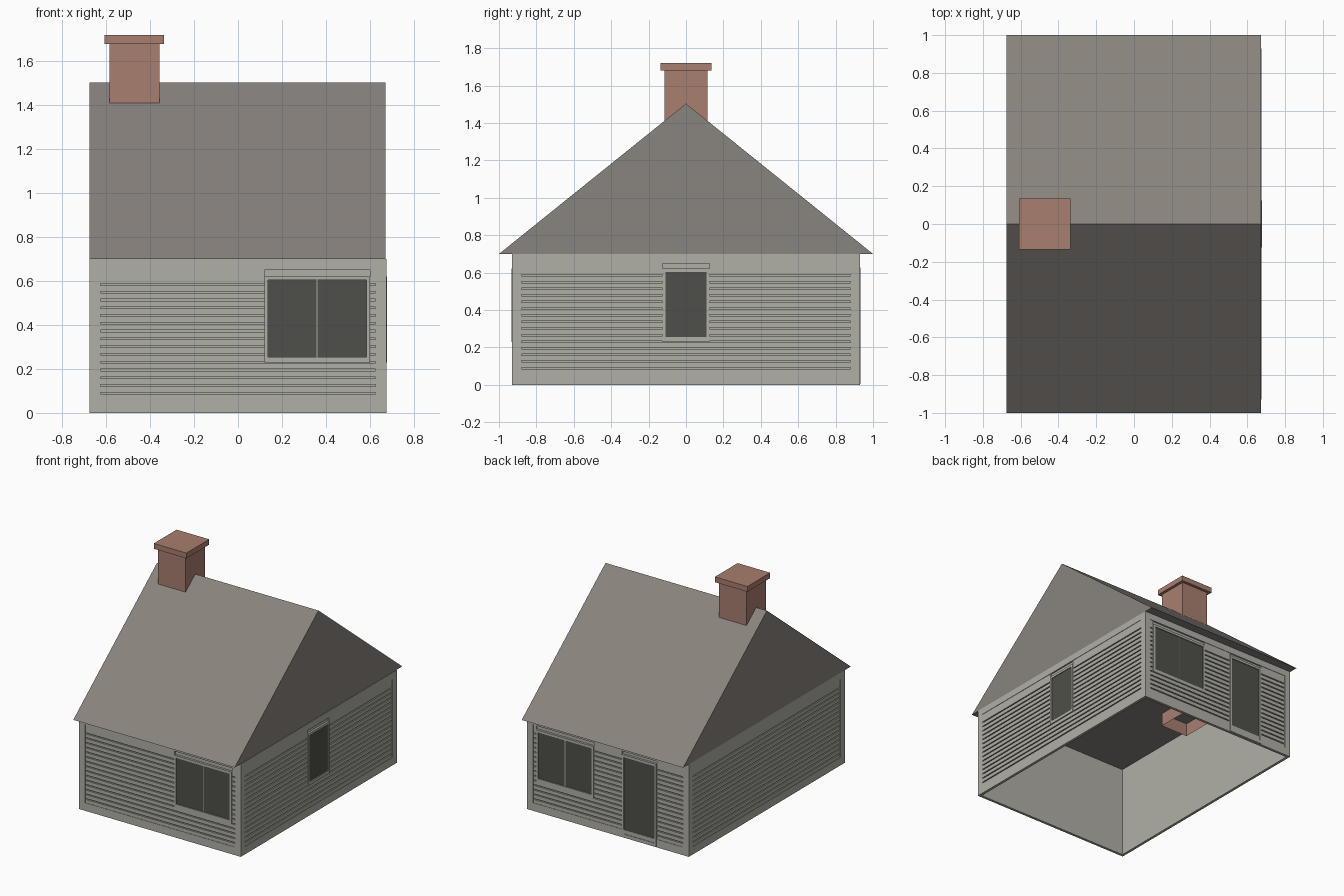
import bpy
import bmesh
from math import pi
from mathutils import Matrix, Vector

cube = bpy.data.objects.get("Cube")
if cube:
    bpy.data.objects.remove(cube, do_unlink=True)


def material(name, rgb):
    m = bpy.data.materials.new(name)
    m.use_nodes = True
    m.diffuse_color = (*rgb, 1)
    m.node_tree.nodes["Principled BSDF"].inputs["Base Color"].default_value = (*rgb, 1)
    return m


SIDING = material("pale_grey_siding", (0.434, 0.429, 0.381))
ROOF = material("warm_grey_roof", (0.25, 0.227, 0.205))
BRICK = material("dusty_red_brick", (0.397, 0.209, 0.159))
GLASS = material("dark_glass", (0.078, 0.08, 0.067))


def box(bm, u, d, z):
    """Box from (low, high) pairs; d is the distance out from the house centre."""
    size = Vector((u[1] - u[0], d[1] - d[0], z[1] - z[0]))
    mid = Vector((sum(u) / 2, -sum(d) / 2, sum(z) / 2))
    mat = Matrix.Translation(mid) @ Matrix.Diagonal((*size, 1))
    return bmesh.ops.create_cube(bm, size=1, matrix=mat)["verts"]


def ring(bm, outer, inner, d):
    """Rectangular frame between two (u0, u1, z0, z1) rectangles."""
    a, b, c, e = outer
    p, q, r, s = inner
    box(bm, (a, p), d, (c, e))
    box(bm, (q, b), d, (c, e))
    box(bm, (p, q), d, (s, e))
    if r > c:
        box(bm, (p, q), d, (c, r))


def finish(bm, name, mat, angle=0):
    bm.transform(Matrix.Rotation(angle, 4, "Z"))
    bmesh.ops.recalc_face_normals(bm, faces=bm.faces[:])
    mesh = bpy.data.meshes.new(name)
    bm.to_mesh(mesh)
    bm.free()
    mesh.materials.append(mat)
    ob = bpy.data.objects.new(name, mesh)
    bpy.context.collection.objects.link(ob)
    return ob


WALL_H = 0.7
GROOVES = [0.0895 + 0.0354 * i for i in range(15)]
GAP = 0.004


def wall(side, angle, dist, half, panel, openings, proud):
    # Backing sheet and flat border trim
    bm = bmesh.new()
    box(bm, (-half, half), (dist - 0.02, dist - 0.012), (0, WALL_H))
    ring(bm, (-half, half, 0, WALL_H), (-panel, panel, 0.06, 0.65), (dist - 0.02, dist))
    finish(bm, side + "_wall", SIDING, angle)

    # Horizontal boards, broken where an opening sits
    bm = bmesh.new()
    lows = [0.06] + [g + GAP for g in GROOVES]
    highs = [g - GAP for g in GROOVES] + [0.65]
    for z in zip(lows, highs):
        start = -panel
        for _, u0, u1, z0, z1 in openings:
            if z[0] < z1 and z[1] > z0:
                box(bm, (start, u0), (dist - 0.015, dist - 0.003), z)
                start = u1
        box(bm, (start, panel), (dist - 0.015, dist - 0.003), z)
    finish(bm, side + "_boards", SIDING, angle)

    # Window and door frames with dark panes
    for kind, u0, u1, z0, z1 in openings:
        sill = 0.025
        inner = (u0 + 0.016, u1 - 0.016, z0 + sill, z1 - 0.018)
        name = f"{side}_{kind}"
        bm = bmesh.new()
        ring(bm, (u0, u1, z0, z1), inner, (dist - 0.015, dist + proud))
        if kind == "wide_window":
            mid = (u0 + u1) / 2
            box(bm, (mid - 0.003, mid + 0.003), (dist - 0.015, dist), inner[2:])
        finish(bm, name + "_frame", SIDING, angle)
        bm = bmesh.new()
        box(bm, inner[:2], (dist - 0.011, dist - 0.003), inner[2:])
        finish(bm, name + "_pane", GLASS, angle)


FRONT, SIDE = 0.93, 0.675
wall("front", 0, FRONT, SIDE, 0.625, [("wide_window", 0.12, 0.6, 0.23, 0.622)], 0.004)
wall("left", pi / 2, SIDE, FRONT - 0.02, 0.88, [("window", -0.125, 0.125, 0.23, 0.622)], 0.003)
wall("back", pi, FRONT, SIDE, 0.625,
     [("wide_window", -0.6, -0.12, 0.23, 0.622), ("door", 0.115, 0.405, 0.004, 0.627)], 0.004)
wall("right", -pi / 2, SIDE, FRONT - 0.02, 0.88, [], 0)

# Gabled roof: one triangular profile swept along x
bm = bmesh.new()
profile = [bm.verts.new((-0.676, y, z)) for y, z in ((-1, WALL_H), (1, WALL_H), (0, 1.504))]
face = bm.faces.new(profile)
swept = bmesh.ops.extrude_face_region(bm, geom=[face], use_keep_orig=True)["geom"]
bmesh.ops.translate(bm, vec=(1.348, 0, 0),
                    verts=[g for g in swept if isinstance(g, bmesh.types.BMVert)])
finish(bm, "roof", ROOF)

# Chimney shaft, open below the ceiling
bm = bmesh.new()
box(bm, (-0.586, -0.357), (-0.115, 0.115), (0.6, 1.69))
bottom = min(bm.faces, key=lambda f: f.calc_center_median().z)
bmesh.ops.delete(bm, geom=[bottom], context="FACES_ONLY")
finish(bm, "chimney", BRICK)

# Chimney cap
bm = bmesh.new()
box(bm, (-0.608, -0.336), (-0.136, 0.136), (1.68, 1.72))
finish(bm, "chimney_cap", BRICK)
